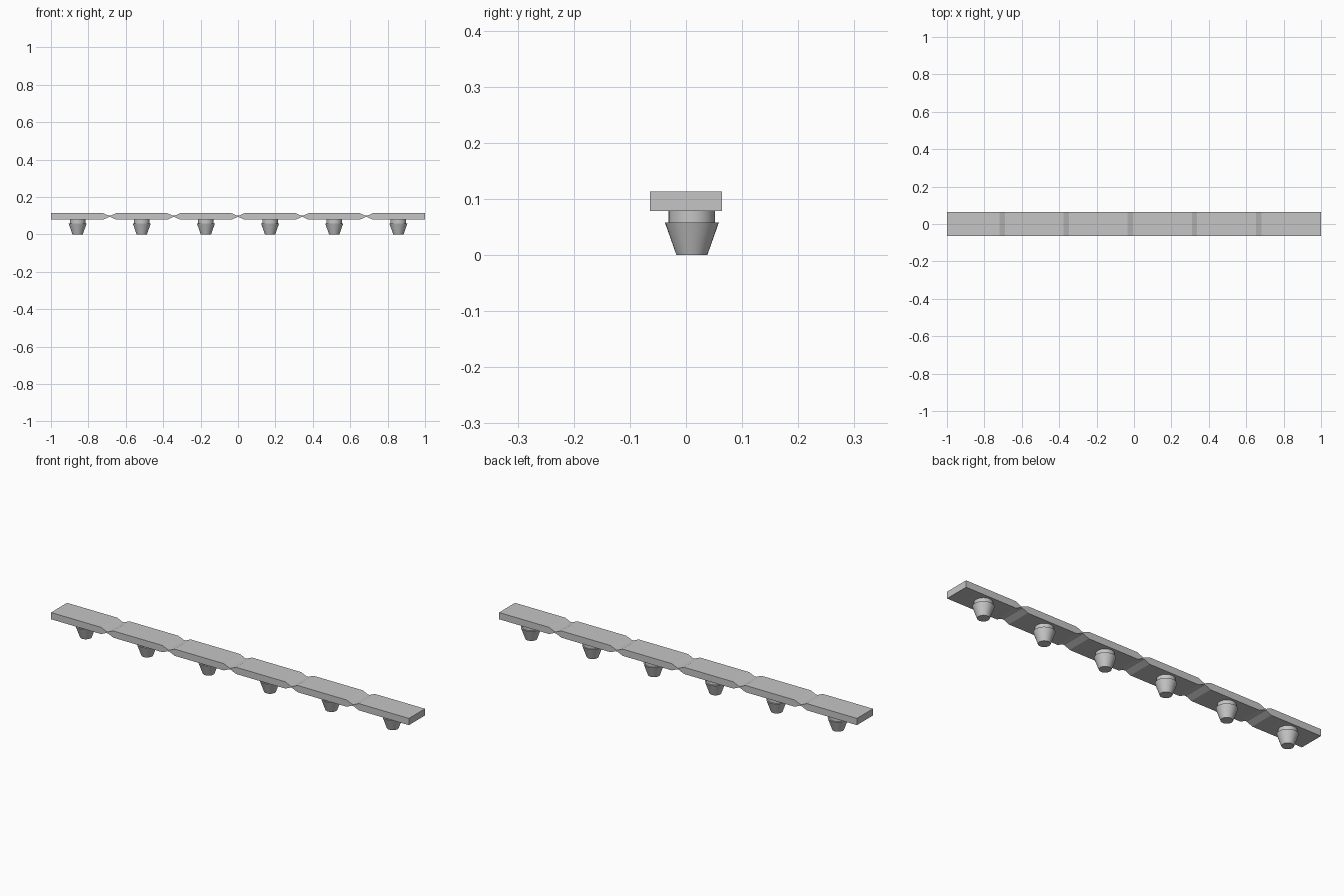
import bpy, bmesh, math

cube = bpy.data.objects.get("Cube")
if cube:
    bpy.data.objects.remove(cube, do_unlink=True)

grey = bpy.data.materials.new("light grey")
grey.use_nodes = True
colour = (0.56, 0.56, 0.56, 1)
grey.diffuse_color = colour
grey.node_tree.nodes["Principled BSDF"].inputs["Base Color"].default_value = colour

PITCH = 0.343
PEG_Y = 0.0105
MID, HALF, THIN = 0.096, 0.017, 0.004


def finish(name, bm):
    bmesh.ops.recalc_face_normals(bm, faces=bm.faces)
    mesh = bpy.data.meshes.new(name)
    bm.to_mesh(mesh)
    bm.free()
    mesh.materials.append(grey)
    obj = bpy.data.objects.new(name, mesh)
    bpy.context.collection.objects.link(obj)
    return obj


# Jointed strip: side outline with a thin neck at every joint
outline = [(-1, HALF)]
for i in range(-2, 3):
    x = i * PITCH
    outline += [(x - 0.034, HALF), (x - 0.005, THIN),
                (x + 0.005, THIN), (x + 0.034, HALF)]
outline.append((1, HALF))

bm = bmesh.new()
rings = [[bm.verts.new((x, y, MID + s * h))
          for y, s in ((-0.064, -1), (0.064, -1), (0.064, 1), (-0.064, 1))]
         for x, h in outline]
for a, b in zip(rings, rings[1:]):
    for k in range(4):
        n = (k + 1) % 4
        bm.faces.new((a[k], a[n], b[n], b[k]))
bm.faces.new(rings[0])
bm.faces.new(rings[-1])
finish("jointed_strip", bm)


# Push-in pegs: tapered head below a straight neck
def make_peg(number, x):
    bm = bmesh.new()
    for r_low, r_high, low, high in ((0.0275, 0.048, 0, 0.058),
                                     (0.0415, 0.0415, 0.058, 0.08)):
        part = bmesh.ops.create_cone(bm, cap_ends=True, segments=32,
                                     radius1=r_low, radius2=r_high, depth=high - low)
        bmesh.ops.translate(bm, verts=part["verts"], vec=(x, PEG_Y, (low + high) / 2))
    peg = finish(f"peg_{number}", bm)
    bpy.ops.object.select_all(action="DESELECT")
    peg.select_set(True)
    bpy.context.view_layer.objects.active = peg
    bpy.ops.object.shade_smooth_by_angle(angle=math.radians(30))


for i in range(6):
    make_peg(i + 1, (i - 2.5) * PITCH)
